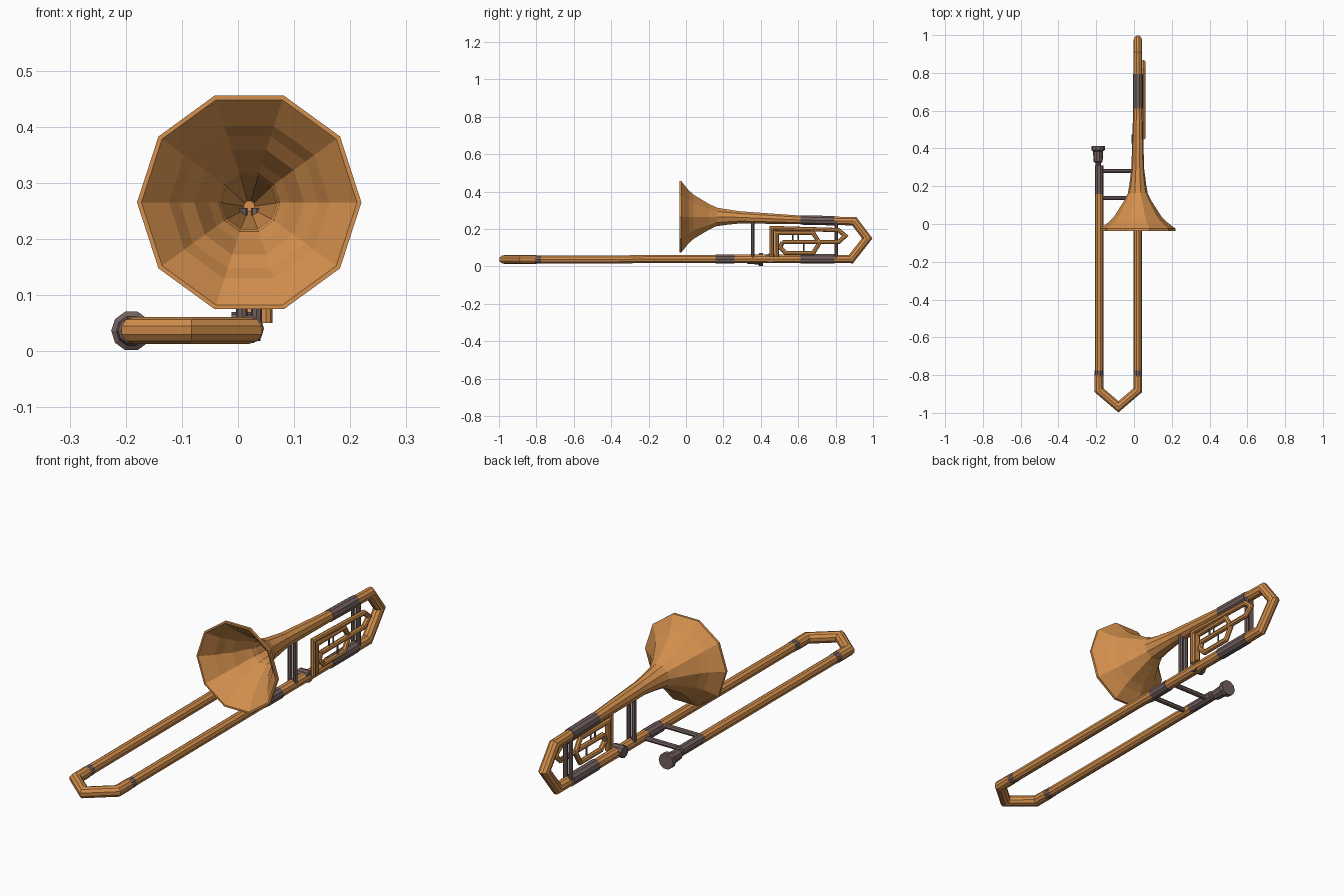
import bpy, bmesh, math
from mathutils import Vector

if "Cube" in bpy.data.objects:
    bpy.data.objects.remove(bpy.data.objects["Cube"])


def material(name, rgb):
    m = bpy.data.materials.new(name)
    m.diffuse_color = (*rgb, 1)
    m.use_nodes = True
    m.node_tree.nodes["Principled BSDF"].inputs["Base Color"].default_value = m.diffuse_color
    return m


BRASS = material("brass", (0.66, 0.28, 0.075))
GREY = material("warm_grey_metal", (0.17, 0.118, 0.112))


def loft(name, rings, mat):
    """Skin a list of vertex rings and cap both ends."""
    bm = bmesh.new()
    vr = [[bm.verts.new(p) for p in r] for r in rings]
    n = len(vr[0])
    for a, b in zip(vr, vr[1:]):
        for i in range(n):
            j = (i + 1) % n
            bm.faces.new((a[i], a[j], b[j], b[i]))
    bm.faces.new(vr[0][::-1])
    bm.faces.new(vr[-1])
    bmesh.ops.recalc_face_normals(bm, faces=bm.faces[:])
    me = bpy.data.meshes.new(name)
    bm.to_mesh(me)
    bm.free()
    me.materials.append(mat)
    ob = bpy.data.objects.new(name, me)
    bpy.context.collection.objects.link(ob)
    return ob


def tube(name, path, r, mat, normal=(1, 0, 0), sides=10):
    """Pipe with mitred corners along a path lying in the plane of the normal."""
    pts = [Vector(p) for p in path]
    n = Vector(normal)
    rings = []
    for i, p in enumerate(pts):
        d_in = (p - pts[max(i - 1, 0)]).normalized() if i else (pts[1] - p).normalized()
        d_out = (pts[i + 1] - p).normalized() if i < len(pts) - 1 else d_in
        t = (d_in + d_out).normalized()
        side = t.cross(n) / t.dot(d_in)
        rings.append([p + r * (n * math.cos(a) + side * math.sin(a))
                      for a in (2 * math.pi * k / sides for k in range(sides))])
    return loft(name, rings, mat)


def turned(name, x, profile, mat, sides=10):
    """Rings around an axis along y; profile entries are (y, centre z, radius)."""
    return loft(name, [[(x + r * math.cos(a), y, z + r * math.sin(a))
                        for a in (2 * math.pi * k / sides for k in range(sides))]
                       for y, z, r in profile], mat)


XR, XL, ZS = 0.02, -0.185, 0.037   # right tube, left tube, slide height

# Bell: outside, rolled lip, then inside
turned("bell", XR, [
    (0.62, 0.248, 0.024), (0.29, 0.262, 0.034), (0.168, 0.265, 0.05),
    (0.07, 0.265, 0.098), (0.015, 0.265, 0.148), (-0.025, 0.265, 0.2),
    (-0.036, 0.265, 0.2), (-0.036, 0.265, 0.192), (0.012, 0.265, 0.143),
    (0.06, 0.265, 0.112), (0.15, 0.265, 0.055), (0.4, 0.258, 0.01)], BRASS)

# Rear tuning bow with straight legs
tube("tuning_bow", [(XR, 0.61, 0.248), (XR, 0.9, 0.241), (XR, 0.969, 0.15),
                    (XR, 0.882, 0.039), (XR, 0.61, 0.04)], 0.0235, BRASS)
tube("upper_sleeve", [(XR, 0.612, 0.248), (XR, 0.794, 0.244)], 0.0265, GREY)
tube("lower_sleeve", [(XR, 0.612, 0.04), (XR, 0.794, 0.04)], 0.0265, GREY)
tube("lower_tube", [(XR, 0.25, 0.04), (XR, 0.62, 0.04)], 0.0235, BRASS)

# Hand slide: two long tubes, front bow, bands and grips
for side, x, end in (("right", XR, 0.17), ("left", XL, 0.17)):
    tube(side + "_slide", [(x, -0.79, ZS), (x, end, ZS + 0.002)], 0.0225, BRASS)
    tube(side + "_slide_band", [(x, -0.808, ZS), (x, -0.775, ZS)], 0.0235, GREY)
tube("slide_bow", [(XL, -0.8, ZS), (XL, -0.88, ZS), (-0.0825, -0.968, ZS),
                   (XR, -0.88, ZS), (XR, -0.8, ZS)], 0.024, BRASS, (0, 0, 1))
tube("right_grip", [(XR, 0.158, 0.039), (XR, 0.26, 0.039)], 0.0255, GREY)
tube("left_grip", [(XL, 0.158, 0.039), (XL, 0.31, 0.039)], 0.0225, GREY)

# Slide cross braces
for i, y in enumerate((0.137, 0.28)):
    tube(f"slide_brace_{i}", [(XL, y, ZS), (XR, y, ZS)], 0.011, GREY, (0, 0, 1), 8)

# Mouthpiece
turned("mouthpiece", -0.19, [
    (0.3, 0.036, 0.014), (0.322, 0.036, 0.014), (0.33, 0.036, 0.024),
    (0.385, 0.036, 0.027), (0.392, 0.036, 0.036), (0.413, 0.036, 0.036)], GREY)

# Paired upright braces between bell and lower tube
for y, top in ((0.357, 0.255), (0.803, 0.24)):
    for k, dx in enumerate((-0.013, 0.013)):
        tube(f"upright_brace_{y}_{k}", [(XR + dx, y, 0.045), (XR + dx, y, top)],
             0.010, GREY, sides=8)

# Extra looped tubing on the right side
FX = 0.05
loop = [(0.458, 0.05), (0.458, 0.205), (0.815, 0.194), (0.852, 0.163),
        (0.815, 0.13), (0.515, 0.13), (0.505, 0.1), (0.535, 0.071), (0.68, 0.071),
        (0.713, 0.125), (0.68, 0.179), (0.485, 0.179), (0.485, 0.05)]
# split in two where the tubing folds back
tube("outer_loop", [(FX, y, z) for y, z in loop[:6]], 0.0115, BRASS, sides=8)
tube("inner_loop", [(FX - 0.003, y, z) for y, z in loop[5:]], 0.0115, BRASS, sides=8)
for i, (y, z0, z1) in enumerate(((0.63, 0.071, 0.13), (0.57, 0.13, 0.18), (0.6, 0.13, 0.18))):
    tube(f"loop_brace_{i}", [(FX, y, z0), (FX, y, z1)], 0.004, GREY, sides=6)

# Small valve cap on the left of the lower tube
tube("valve_cap", [(-0.012, 0.45, 0.044), (0.04, 0.45, 0.044)], 0.026, GREY, (0, 0, 1))
